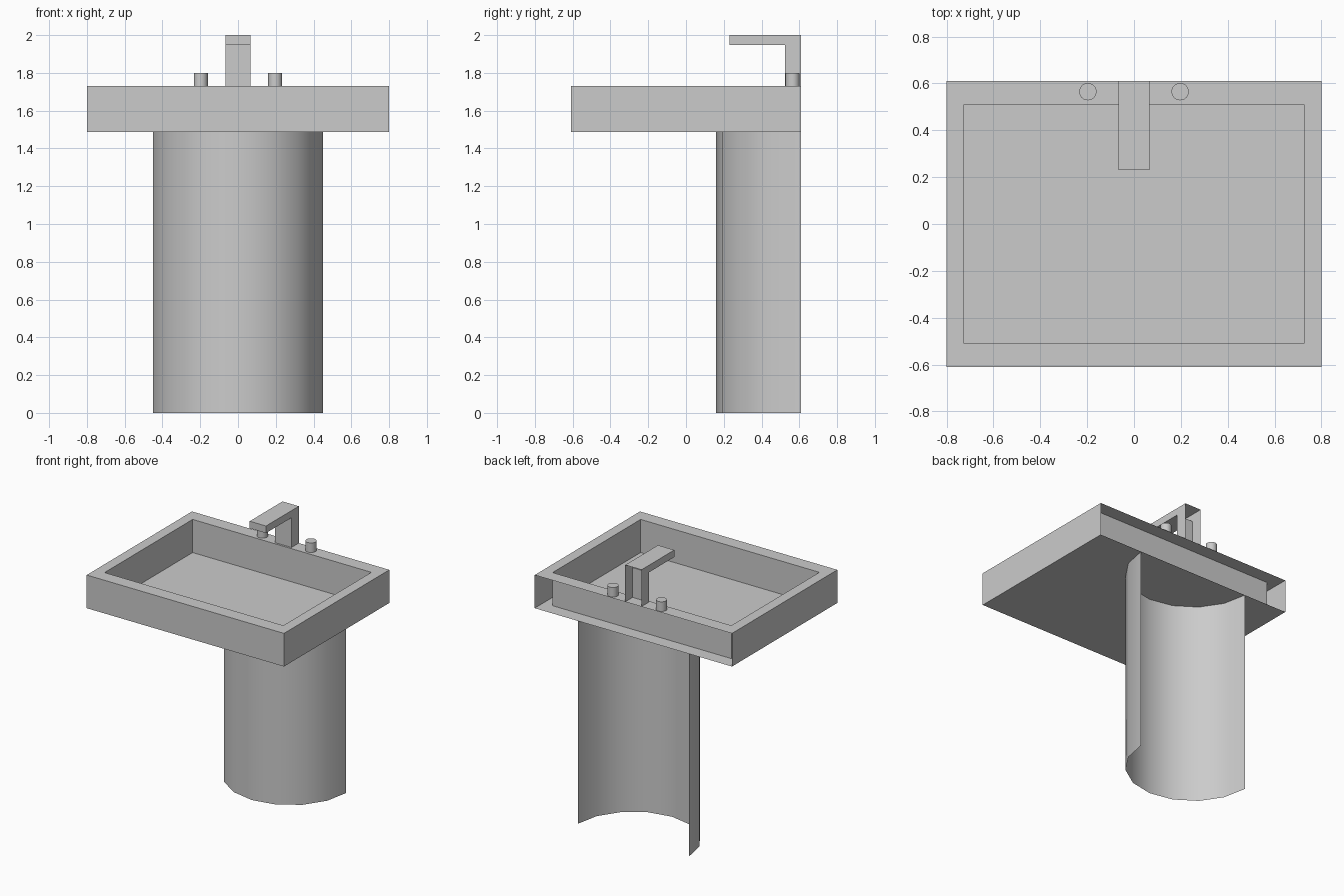
import bpy, bmesh, math

if "Cube" in bpy.data.objects:
    bpy.data.objects.remove(bpy.data.objects["Cube"])

BACK = 0.61                  # wall plane: every part is open on this side
BASE, RIM, TOP = 1.487, 1.73, 2.0


def make_object(name, bm, smooth=False):
    mesh = bpy.data.meshes.new(name)
    bm.to_mesh(mesh)
    bm.free()
    obj = bpy.data.objects.new(name, mesh)
    bpy.context.collection.objects.link(obj)
    if smooth:
        bpy.ops.object.select_all(action='DESELECT')
        obj.select_set(True)
        bpy.context.view_layer.objects.active = obj
        bpy.ops.object.shade_smooth_by_angle(angle=math.radians(35))
    return obj


def ring(bm, hx, hy, z):
    """Counter-clockwise rectangle: front-left, front-right, back-right, back-left."""
    return [bm.verts.new((sx * hx, sy * hy, z))
            for sx, sy in ((-1, -1), (1, -1), (1, 1), (-1, 1))]


def bridge(bm, a, b, skip=()):
    for i in range(4):
        if i not in skip:
            j = (i + 1) % 4
            bm.faces.new((a[i], a[j], b[j], b[i]))


# Basin: bottom plate, three outer walls, rim and four inner walls
bm = bmesh.new()
low, high = ring(bm, 0.8, BACK, BASE), ring(bm, 0.8, BACK, RIM)
lip, foot = ring(bm, 0.725, 0.51, RIM), ring(bm, 0.725, 0.51, BASE)
bm.faces.new(low[::-1])
bridge(bm, low, high, skip=(2,))
bridge(bm, high, lip)
bridge(bm, lip, foot)
make_object("basin", bm)

# Pedestal: half-round shell, open at the back
bm = bmesh.new()
columns = []
for i in range(9):
    a = math.pi + math.pi * i / 8
    x, y = 0.45 * math.cos(a), BACK + 0.45 * math.sin(a)
    columns.append([bm.verts.new((x, y, z)) for z in (0, BASE)])
for p, q in zip(columns, columns[1:]):
    bm.faces.new((p[0], q[0], q[1], p[1]))
make_object("pedestal", bm, smooth=True)

# Spout: L-shaped profile swept across x, open at the back and base
bm = bmesh.new()
profile = [(BACK, RIM), (0.525, RIM), (0.525, 1.948), (0.23, 1.948),
           (0.23, TOP), (0.525, TOP), (BACK, TOP)]
left, right = [[bm.verts.new((x, y, z)) for y, z in profile]
               for x in (-0.066, 0.066)]
for i in range(1, 6):
    bm.faces.new((left[i], left[i + 1], right[i + 1], right[i]))
for side in (left, right):
    bm.faces.new((side[0], side[1], side[2], side[5], side[6]))
    bm.faces.new(side[2:6])
bmesh.ops.recalc_face_normals(bm, faces=bm.faces)
make_object("spout", bm)

# Tap handles: short capped cylinders standing on the rim
for name, x in (("left_handle", -0.197), ("right_handle", 0.197)):
    bm = bmesh.new()
    bmesh.ops.create_cone(bm, cap_ends=True, segments=24,
                          radius1=0.037, radius2=0.037, depth=1.8 - RIM)
    bottom = [f for f in bm.faces if f.normal.z < -0.9]
    bmesh.ops.delete(bm, geom=bottom, context='FACES_ONLY')
    bmesh.ops.translate(bm, verts=bm.verts, vec=(x, 0.565, (1.8 + RIM) / 2))
    make_object(name, bm, smooth=True)
